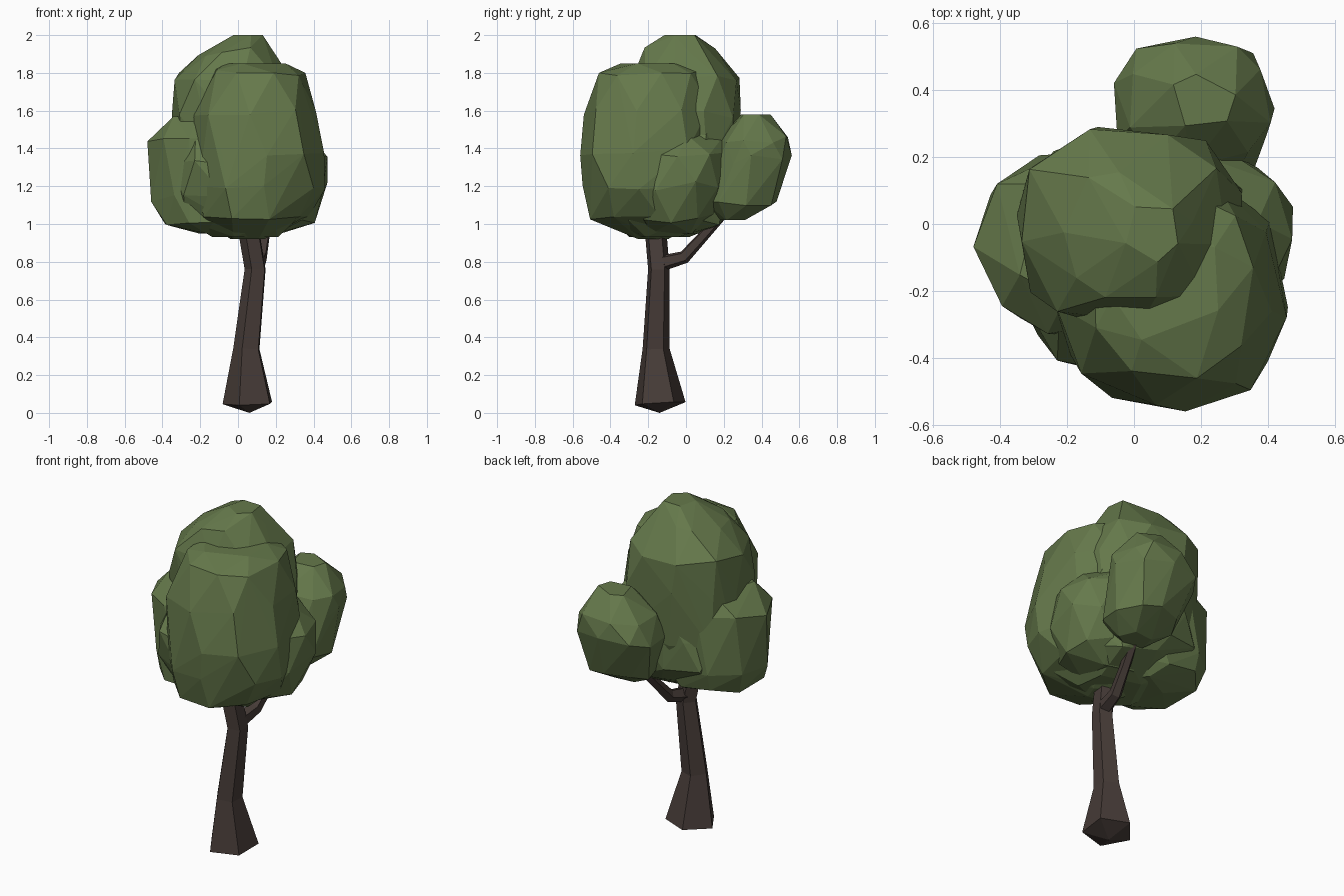
import bpy, bmesh, math, random
from mathutils import Vector

if "Cube" in bpy.data.objects:
    bpy.data.objects.remove(bpy.data.objects["Cube"])


def material(name, rgb):
    m = bpy.data.materials.new(name)
    m.diffuse_color = (*rgb, 1)
    m.use_nodes = True
    m.node_tree.nodes["Principled BSDF"].inputs["Base Color"].default_value = m.diffuse_color
    return m


LEAF = material("leaf green", (0.13, 0.19, 0.07))
BARK = material("bark brown", (0.062, 0.045, 0.039))


def finish(name, bm, mat):
    bmesh.ops.recalc_face_normals(bm, faces=bm.faces[:])
    me = bpy.data.meshes.new(name)
    bm.to_mesh(me)
    bm.free()
    me.materials.append(mat)
    ob = bpy.data.objects.new(name, me)
    bpy.context.collection.objects.link(ob)


def limb(name, path, start_angle, sides=5):
    """Faceted tube through (x, y, z, radius) points."""
    bm = bmesh.new()
    pts = [Vector(p[:3]) for p in path]
    rings = []
    for i, p in enumerate(pts):
        t = (pts[min(i + 1, len(pts) - 1)] - pts[max(i - 1, 0)]).normalized()
        u = (Vector((1, 0, 0)) - t * t.x).normalized()
        v = t.cross(u)
        ring = []
        for k in range(sides):
            a = math.radians(start_angle) + math.tau * k / sides
            ring.append(bm.verts.new(p + path[i][3] * (u * math.cos(a) + v * math.sin(a))))
        rings.append(ring)
    for a, b in zip(rings, rings[1:]):
        for k in range(sides):
            j = (k + 1) % sides
            bm.faces.new((a[k], a[j], b[j], b[k]))
    bm.faces.new(rings[0])
    bm.faces.new(rings[-1])
    bmesh.ops.remove_doubles(bm, verts=bm.verts[:], dist=0.0005)
    finish(name, bm, BARK)


def boxy(c, power=0.85):
    return math.copysign(abs(c) ** power, c)


def clump(name, rings, seed, sides=9):
    """Faceted leaf mass: hull of jittered (z, cx, cy, rx, ry) rings."""
    rnd = random.Random(seed)
    pts = []
    for i, (z, cx, cy, rx, ry) in enumerate(rings):
        inner = 0 < i < len(rings) - 1
        n = sides if inner else 5
        turn = rnd.random() * math.tau
        for k in range(n):
            a = turn + math.tau * (k + rnd.uniform(-0.2, 0.2)) / n
            s = rnd.uniform(0.96, 1.04)
            dz = rnd.uniform(-0.025, 0.025) if inner else 0
            pts.append(Vector((cx + rx * s * boxy(math.cos(a)),
                               cy + ry * s * boxy(math.sin(a)), z + dz)))
    # stretch to the exact extents described by the rings
    for ax in (0, 1):
        lo = min(r[1 + ax] - r[3 + ax] for r in rings)
        hi = max(r[1 + ax] + r[3 + ax] for r in rings)
        a, b = min(p[ax] for p in pts), max(p[ax] for p in pts)
        for p in pts:
            p[ax] = lo + (p[ax] - a) * (hi - lo) / (b - a)
    bm = bmesh.new()
    for p in pts:
        bm.verts.new(p)
    bmesh.ops.convex_hull(bm, input=bm.verts[:])
    bmesh.ops.delete(bm, geom=[v for v in bm.verts if not v.link_faces], context='VERTS')
    finish(name, bm, LEAF)


# trunk with a flared, pointed foot, and the side branch at the back
limb("trunk", [(0.06, -0.14, 0, 0), (0.06, -0.14, 0.05, 0.142), (0.05, -0.16, 0.34, 0.075),
               (0.095, -0.145, 0.76, 0.06), (0.065, -0.16, 0.94, 0.06),
               (0.05, -0.16, 1.15, 0.05)], 248)
limb("side_branch", [(0.10, -0.14, 0.79, 0.045), (0.12, -0.01, 0.825, 0.036),
                     (0.14, 0.09, 0.935, 0.03), (0.18, 0.28, 1.15, 0.026)], 30)

# leaf masses
clump("front_crown", [(0.92, 0.05, -0.19, 0.09, 0.09), (1.02, 0.09, -0.21, 0.29, 0.30),
                      (1.18, 0.115, -0.20, 0.345, 0.34), (1.38, 0.115, -0.20, 0.345, 0.36),
                      (1.60, 0.095, -0.20, 0.33, 0.34), (1.81, 0.115, -0.19, 0.245, 0.28),
                      (1.85, 0.10, -0.18, 0.17, 0.18)], 3)
clump("top_crown", [(1.05, -0.02, 0, 0.25, 0.20), (1.30, -0.01, 0, 0.33, 0.28),
                    (1.58, -0.01, -0.01, 0.34, 0.30), (1.78, -0.03, 0, 0.31, 0.29),
                    (1.91, -0.02, -0.03, 0.19, 0.19), (2.0, 0.05, -0.02, 0.08, 0.09)], 8)
clump("lower_crown", [(0.93, 0.04, -0.14, 0.18, 0.16), (1.02, 0.02, -0.10, 0.33, 0.31),
                      (1.15, 0.01, -0.09, 0.39, 0.36), (1.32, 0.01, -0.09, 0.39, 0.36),
                      (1.50, 0.02, -0.06, 0.33, 0.32)], 17)
clump("left_crown", [(0.95, -0.08, -0.09, 0.14, 0.16), (1.02, -0.15, -0.08, 0.26, 0.26),
                     (1.14, -0.17, -0.06, 0.295, 0.27), (1.46, -0.19, -0.06, 0.29, 0.26),
                     (1.57, -0.20, -0.05, 0.17, 0.18)], 5)
clump("right_crown", [(0.95, 0.10, -0.06, 0.15, 0.14), (1.03, 0.18, -0.05, 0.22, 0.20),
                      (1.20, 0.21, -0.03, 0.265, 0.24), (1.38, 0.22, -0.01, 0.25, 0.22),
                      (1.47, 0.20, 0.05, 0.17, 0.15)], 12)
clump("back_clump", [(1.02, 0.20, 0.25, 0.10, 0.07), (1.10, 0.20, 0.285, 0.19, 0.20),
                     (1.34, 0.18, 0.36, 0.24, 0.20), (1.45, 0.20, 0.36, 0.21, 0.18),
                     (1.58, 0.21, 0.37, 0.10, 0.08)], 21)
